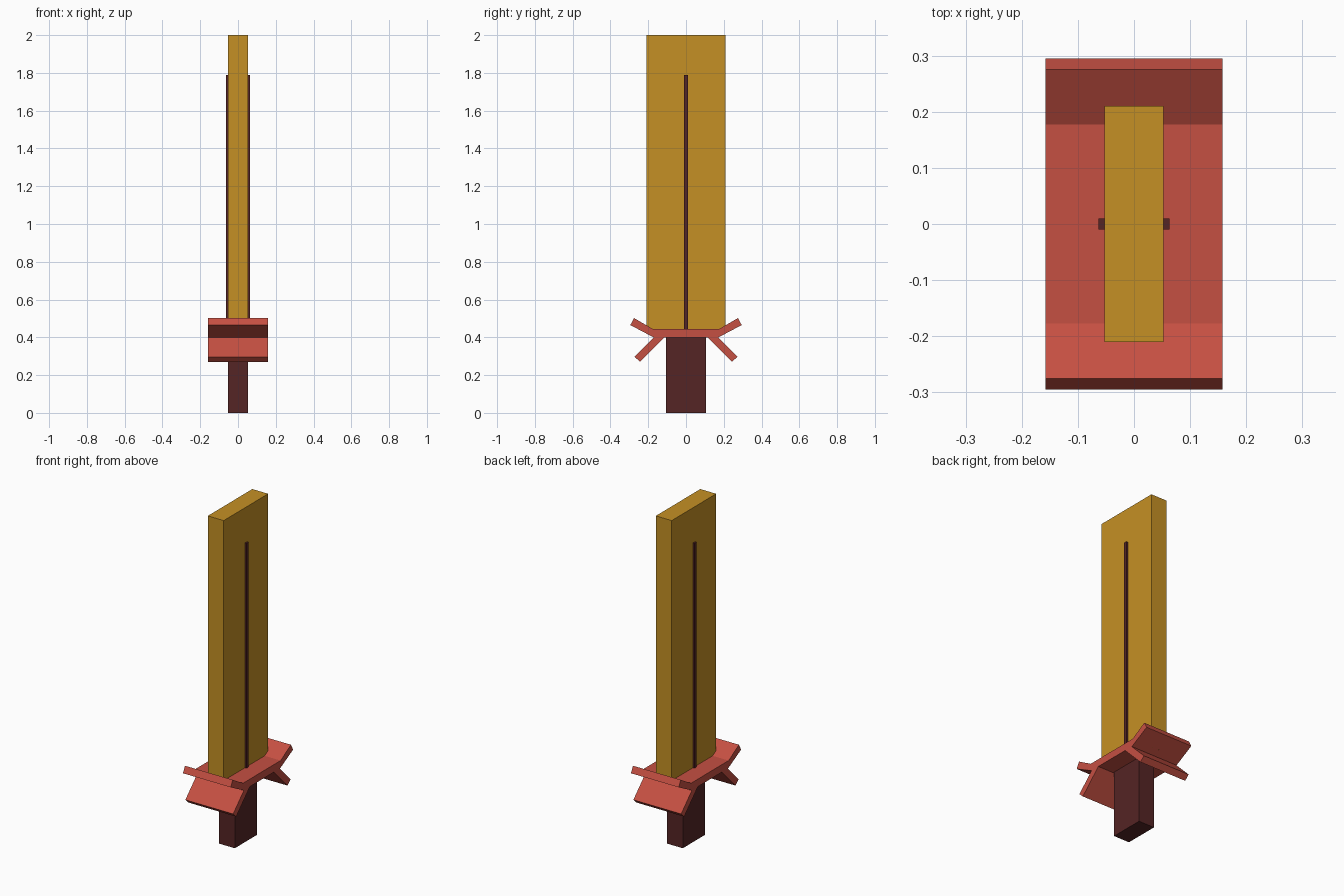
import bpy
import bmesh

old = bpy.data.objects.get("Cube")
if old:
    bpy.data.objects.remove(old, do_unlink=True)


def material(name, rgb):
    m = bpy.data.materials.new(name)
    m.use_nodes = True
    color = (*rgb, 1)
    m.diffuse_color = color
    m.node_tree.nodes["Principled BSDF"].inputs["Base Color"].default_value = color
    return m


gold = material("gold", (0.56, 0.28, 0.018))
red = material("red", (0.56, 0.08, 0.055))
maroon = material("dark maroon", (0.09, 0.018, 0.018))


def prism(name, outline, half_width, mat):
    """Extrude a (y, z) outline symmetrically along x."""
    bm = bmesh.new()
    face = bm.faces.new([bm.verts.new((-half_width, y, z)) for y, z in outline])
    ext = bmesh.ops.extrude_face_region(bm, geom=[face])
    moved = [g for g in ext["geom"] if isinstance(g, bmesh.types.BMVert)]
    bmesh.ops.translate(bm, verts=moved, vec=(2 * half_width, 0, 0))
    bmesh.ops.recalc_face_normals(bm, faces=bm.faces)
    mesh = bpy.data.meshes.new(name)
    bm.to_mesh(mesh)
    bm.free()
    mesh.materials.append(mat)
    obj = bpy.data.objects.new(name, mesh)
    bpy.context.collection.objects.link(obj)
    return obj


def bar(name, half_x, half_y, z0, z1, mat):
    outline = [(-half_y, z0), (half_y, z0), (half_y, z1), (-half_y, z1)]
    return prism(name, outline, half_x, mat)


# Blade, its raised centre ridge on both sides, and the grip
bar("blade", 0.0525, 0.21, 0.42, 2.0, gold)
bar("blade_ridge", 0.063, 0.01, 0.42, 1.79, maroon)
bar("grip", 0.0525, 0.105, 0, 0.41, maroon)

# Guard plate with upturned ends, one mirrored outline
GUARD_HALF = 0.158
half = [(0.172, 0.4), (0.295, 0.465), (0.275, 0.502), (0.177, 0.445)]
prism("guard", half + [(-y, z) for y, z in reversed(half)], GUARD_HALF, red)

# Lower guard arms sloping down to front and back
arm = [(0.103, 0.41), (0.243, 0.27), (0.272, 0.297), (0.159, 0.41)]
for name, side in (("front_guard_arm", -1), ("back_guard_arm", 1)):
    prism(name, [(side * y, z) for y, z in arm], GUARD_HALF, red)
